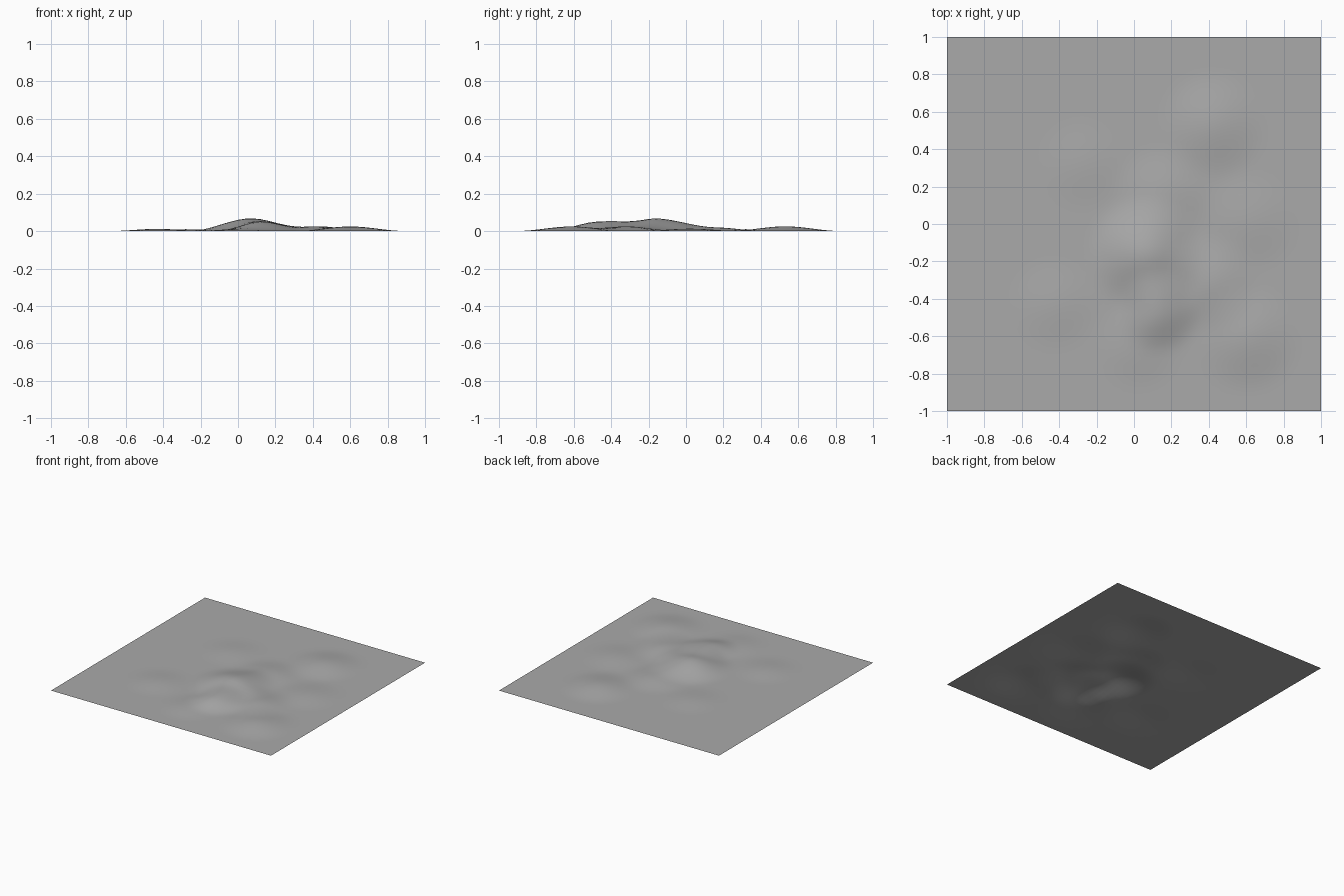
import bpy
import bmesh
from math import hypot

cube = bpy.data.objects.get("Cube")
if cube:
    bpy.data.objects.remove(cube, do_unlink=True)

# Ground colour
grey = bpy.data.materials.new("ground_grey")
grey.use_nodes = True
colour = (0.4, 0.4, 0.4, 1)
grey.diffuse_color = colour
shader = grey.node_tree.nodes["Principled BSDF"]
shader.inputs["Base Color"].default_value = colour
shader.inputs["Roughness"].default_value = 0.8

# Hills: centre x, centre y, radius, height
HILLS = [
    (0.07, -0.16, 0.33, 0.068),
    (0.13, -0.46, 0.24, 0.05),
    (0.40, -0.32, 0.28, 0.025),
    (0.60, -0.61, 0.30, 0.025),
    (0.42, 0.53, 0.30, 0.026),
    (-0.28, 0.32, 0.26, 0.01),
    (-0.43, -0.43, 0.26, 0.012),
    (0.15, 0.15, 0.28, 0.02),
    (0.62, 0.02, 0.28, 0.013),
    (0.02, -0.65, 0.25, 0.012),
]


def height(x, y):
    """Sum of hills, each with a smooth falloff to flat ground."""
    total = 0
    for cx, cy, radius, top in HILLS:
        t = max(0, 1 - hypot(x - cx, y - cy) / radius)
        total += top * t * t * (3 - 2 * t)
    return total


# Rolling ground sheet
bm = bmesh.new()
bmesh.ops.create_grid(bm, x_segments=50, y_segments=50, size=1)
for vert in bm.verts:
    vert.co.z = height(vert.co.x, vert.co.y)
for face in bm.faces:
    face.smooth = True
mesh = bpy.data.meshes.new("ground")
bm.to_mesh(mesh)
bm.free()
mesh.materials.append(grey)
bpy.context.collection.objects.link(bpy.data.objects.new("ground", mesh))
